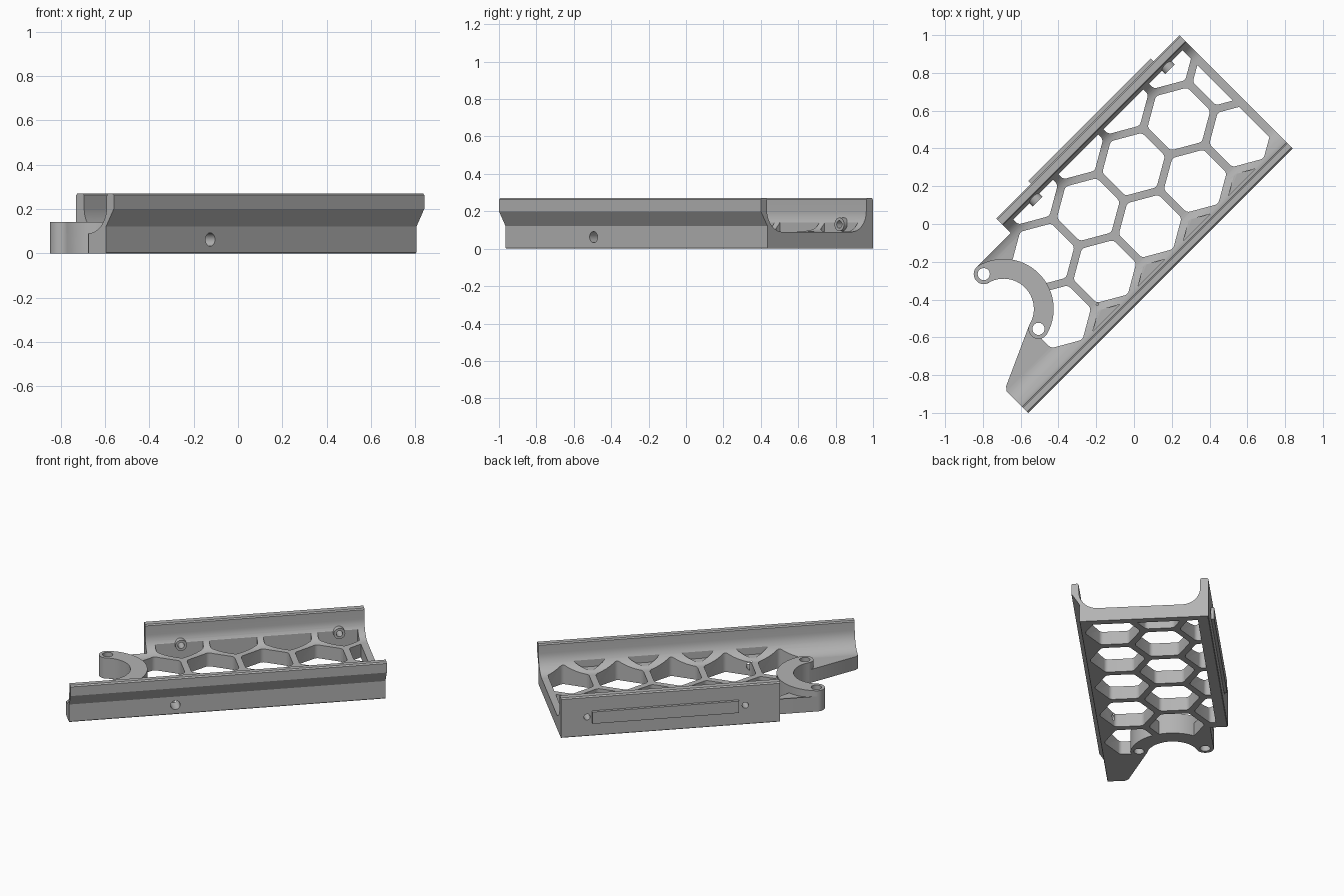
import bpy, bmesh, math
from mathutils import Matrix

if "Cube" in bpy.data.objects:
    bpy.data.objects.remove(bpy.data.objects["Cube"])

ROT = Matrix.Rotation(math.radians(45), 4, 'Z')   # the tray lies diagonally
grey = bpy.data.materials.new("grey")
grey.diffuse_color = (0.45, 0.45, 0.45, 1)
grey.use_nodes = True
grey.node_tree.nodes["Principled BSDF"].inputs["Base Color"].default_value = grey.diffuse_color


def solid(name, prisms):
    """Object from prisms; each is (points, low, high, axis of extrusion)."""
    bm = bmesh.new()
    for pts, lo, hi, axis in prisms:
        put = {'Z': lambda a, b, h: (a, b, h),
               'X': lambda a, b, h: (h, a, b),
               'Y': lambda a, b, h: (a, h, b)}[axis]
        low = [bm.verts.new(put(a, b, lo)) for a, b in pts]
        high = [bm.verts.new(put(a, b, hi)) for a, b in pts]
        bm.faces.new(low[::-1])
        bm.faces.new(high)
        n = len(pts)
        for i in range(n):
            j = (i + 1) % n
            bm.faces.new((low[i], low[j], high[j], high[i]))
    bmesh.ops.recalc_face_normals(bm, faces=bm.faces)
    me = bpy.data.meshes.new(name)
    bm.to_mesh(me)
    bm.free()
    me.materials.append(grey)
    ob = bpy.data.objects.new(name, me)
    bpy.context.collection.objects.link(ob)
    return ob


def combine(ob, other, op):
    mod = ob.modifiers.new("bool", 'BOOLEAN')
    mod.object, mod.operation, mod.solver = other, op, 'EXACT'
    deps = bpy.context.evaluated_depsgraph_get()
    me = bpy.data.meshes.new_from_object(ob.evaluated_get(deps))
    ob.modifiers.clear()
    ob.data = me
    bpy.data.objects.remove(other)


def arc(cx, cy, r, a, b, n=24):
    return [(cx + r * math.cos(math.radians(a + (b - a) * i / n)),
             cy + r * math.sin(math.radians(a + (b - a) * i / n))) for i in range(n + 1)]


def circle(cx, cy, r, n=32):
    return arc(cx, cy, r, 0, 360, n)[:-1]


def clip(pts, axis, limit, sign):
    """Keep the part of a convex polygon where sign * coordinate < sign * limit."""
    out = []
    for p, q in zip(pts, pts[1:] + pts[:1]):
        dp, dq = sign * (limit - p[axis]), sign * (limit - q[axis])
        if dp >= 0:
            out.append(p)
        if dp * dq < 0:
            t = dp / (dp - dq)
            out.append((p[0] + (q[0] - p[0]) * t, p[1] + (q[1] - p[1]) * t))
    return out


def hexagon(cx, cy, apothem=0.149, r=0.03):
    """Hexagon with rounded corners, points toward the long walls."""
    d = (apothem - r) / math.cos(math.radians(30))
    pts = []
    for k in range(6):
        a = 30 + 60 * k
        pts += arc(cx + d * math.cos(math.radians(a)), cy + d * math.sin(math.radians(a)),
                   r, a - 30, a + 30, 5)
    return pts


# Cross-section: tall back wall, filleted floor, overhanging front rail
section = [(-0.258, 0.0), (0.533, 0.0), (0.537, 0.004), (0.537, 0.262), (0.529, 0.27), (0.492, 0.27)]
section += [(0.486, 0.262)] + arc(0.376, 0.2, 0.11, 0, -90, 12)
section += [(-0.15 - 0.115 * math.sin(math.radians(a)), 0.21 - 0.12 * math.cos(math.radians(a)))
            for a in range(0, 91, 8)]
section += [(-0.266, 0.262), (-0.272, 0.27), (-0.303, 0.27), (-0.311, 0.262),
            (-0.311, 0.2), (-0.261, 0.12), (-0.261, 0.004)]
tray = solid("tray", [(section, -1.103, 0.877, 'X')])

# Plan outline with the curved bite and slanted tail
CU, CV, HU, H1, H2 = -0.806, 0.17, -0.75, 0.375, -0.035
outline = [(-1.085, -0.4), (0.877, -0.4), (0.877, 0.6), (-0.495, 0.6), (-0.495, 0.428)]
outline += arc(HU, H1, 0.053, 90, 254.7) + arc(CU, CV, 0.16, 74.7, -74.7)[1:-1]
outline += arc(HU, H2, 0.053, 105.3, 113, 3) + [(-1.085, -0.128), (-1.103, -0.148), (-1.103, -0.4)]
combine(tray, solid("outline_cutter", [(outline, -0.1, 0.4, 'Z')]), 'INTERSECT')

# Honeycomb openings, clipped at the walls, and shallow pockets in the front fillet
P, ROW = 0.339, 0.2935
cuts = []
for row, us in [(0, (0.73, 0.39, 0.052, -0.287)), (1, (0.9, 0.561, 0.222, -0.117, -0.456)),
                (2, (0.73, 0.39, 0.052, -0.287, -0.626)), (3, (0.561, 0.222, -0.117, -0.456))]:
    for u in us:
        pts = clip(hexagon(u, 0.2250 + ROW - ROW * row), 0, 0.832, 1)
        pts = clip(pts, 1, 0.468, 1)
        pts = clip(pts, 1, -0.248, -1)
        cuts.append((pts, 0.1 if row == 3 else -0.05, 0.4, 'Z'))
combine(tray, solid("honeycomb_cutter", cuts), 'DIFFERENCE')

# Curved bracket with two rounded ends
bracket = arc(CU, CV, 0.265, -74.7, 74.7, 36) + arc(HU, H1, 0.053, 74.7, 254.7)[1:-1]
bracket += arc(CU, CV, 0.16, 74.7, -74.7, 24) + arc(HU, H2, 0.053, 105.3, 285.3)[1:-1]
combine(tray, solid("bracket", [(bracket, 0.0, 0.14, 'Z')]), 'UNION')

# Screw bosses inside the back wall and a raised bar outside it
bosses = [(circle(u, 0.13, 0.036), 0.445, 0.52, 'Y') for u in (0.714, -0.277)]
combine(tray, solid("screw_bosses", bosses), 'UNION')
bar = [(-0.235, 0.09), (0.683, 0.09), (0.683, 0.17), (-0.235, 0.17)]
combine(tray, solid("raised_bar", [(bar, 0.52, 0.556, 'Y')]), 'UNION')

# Screw holes: two upright, two through the back wall, one in the rail
holes = [(circle(HU, v, 0.032), -0.1, 0.3, 'Z') for v in (H1, H2)]
holes += [(circle(u, 0.13, 0.02), 0.4, 0.6, 'Y') for u in (0.714, -0.277)]
holes += [(circle(-0.438, 0.062, 0.03), -0.35, -0.16, 'Y')]
combine(tray, solid("hole_cutter", holes), 'DIFFERENCE')

tray.data.transform(ROT)
bpy.context.view_layer.objects.active = tray
tray.select_set(True)
bpy.ops.object.shade_smooth_by_angle(angle=math.radians(25))
